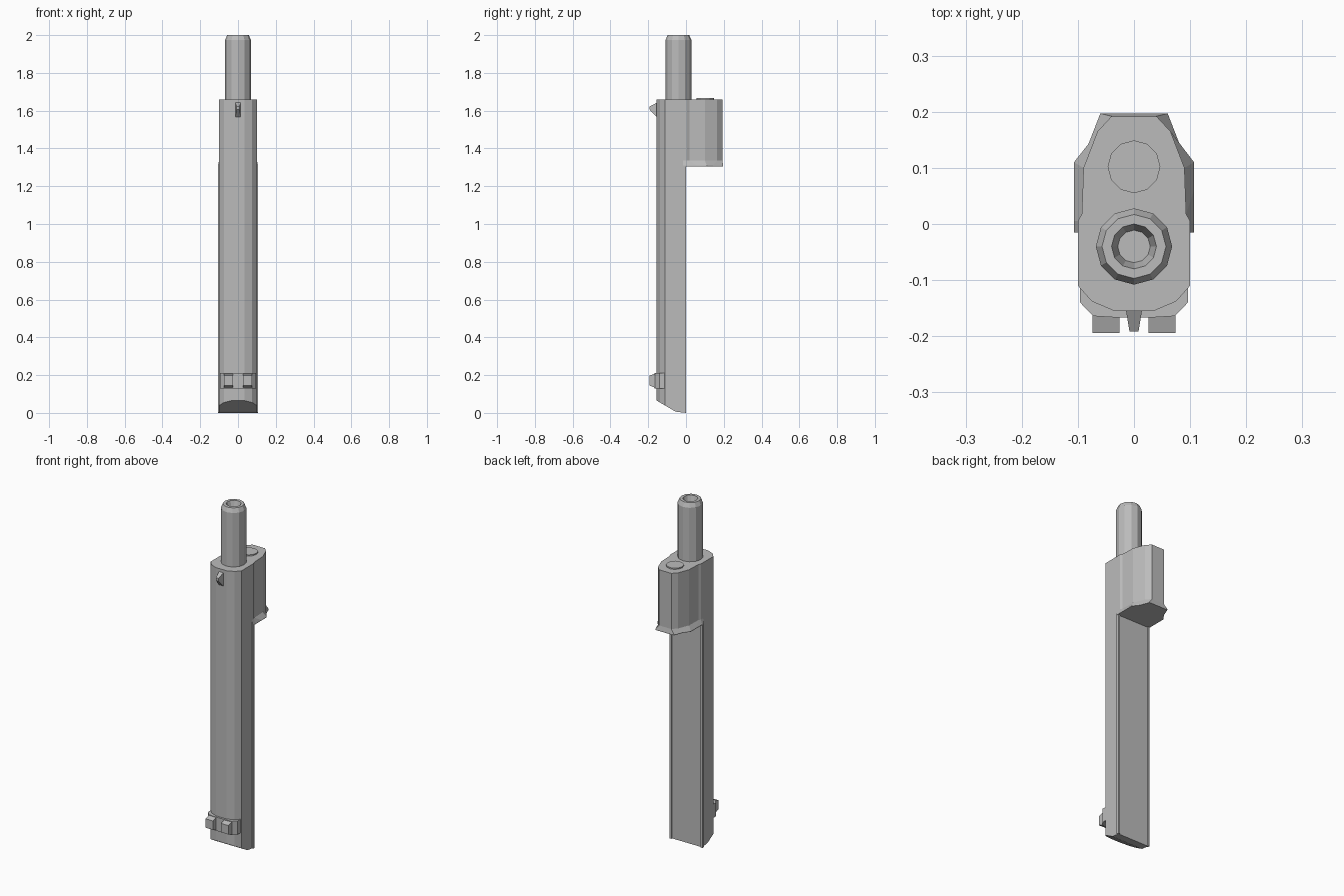
import bpy
import bmesh
import math
from mathutils import Vector

cube = bpy.data.objects.get("Cube")
if cube:
    bpy.data.objects.remove(cube)

metal = bpy.data.materials.new("plain grey metal")
metal.use_nodes = True
GREY = (0.5, 0.5, 0.5, 1)
metal.diffuse_color = GREY
metal.node_tree.nodes["Principled BSDF"].inputs["Base Color"].default_value = GREY


def mirrored(half):
    """Close a right-hand outline by mirroring it across x = 0."""
    return half + [(-x, y) for x, y in reversed(half)]


def ring(radius, y, sides=12):
    return [(radius * math.sin(2 * math.pi * i / sides),
             y + radius * math.cos(2 * math.pi * i / sides)) for i in range(sides)]


def loft(name, layers, cuts=()):
    """Join stacked (z, outline) layers, cap both ends, then trim with planes."""
    bm = bmesh.new()
    loops = [[bm.verts.new((x, y, z)) for x, y in pts] for z, pts in layers]
    for low, high in zip(loops, loops[1:]):
        for i in range(len(low)):
            j = (i + 1) % len(low)
            bm.faces.new((low[i], low[j], high[j], high[i]))
    bm.faces.new(loops[0])
    bm.faces.new(loops[-1])
    for point, normal in cuts:
        geom = bm.verts[:] + bm.edges[:] + bm.faces[:]
        cut = bmesh.ops.bisect_plane(bm, geom=geom, plane_co=point,
                                     plane_no=normal, clear_outer=True)
        edges = [e for e in cut["geom_cut"] if isinstance(e, bmesh.types.BMEdge)]
        bmesh.ops.holes_fill(bm, edges=edges)
    bmesh.ops.recalc_face_normals(bm, faces=bm.faces)
    mesh = bpy.data.meshes.new(name)
    bm.to_mesh(mesh)
    bm.free()
    mesh.materials.append(metal)
    obj = bpy.data.objects.new(name, mesh)
    bpy.context.collection.objects.link(obj)
    return obj


# Slanted foot: steep toe in front, shallow heel behind
foot = [(Vector((0, -0.155, 0.065)), Vector((0, -0.035, -0.06))),
        (Vector((0, -0.1, 0.03)), Vector((0, -0.025, -0.05))),
        (Vector((0, -0.05, 0.006)), Vector((0, -0.006, -0.05)))]

# Long faceted body
front = [(0.035, -0.155), (0.075, -0.138), (0.1, -0.11)]
loft("body", [(0, mirrored(front + [(0.1, -0.006)])),
              (1.66, mirrored(front + [(0.1, -0.006)]))], foot)

# Raised rails along both edges of the back
for side, label in ((1, "left"), (-1, "right")):
    strip = [(side * x, y) for x, y in
             ((0.095, -0.015), (0.106, -0.015), (0.106, 0), (0.095, 0))]
    loft(label + "_back_rail", [(0, strip), (1.31, strip)], foot)

# Rear block at the top, flaring to a lip underneath
head = mirrored([(0.1, -0.015), (0.1, 0.005), (0.093, 0.018), (0.09, 0.1),
                 (0.065, 0.165), (0.04, 0.192)])
lip = mirrored([(0.107, -0.015), (0.107, 0.005), (0.107, 0.06), (0.107, 0.11),
                (0.081, 0.143), (0.06, 0.197)])
loft("rear_block", [(1.305, lip), (1.31, lip), (1.335, head), (1.66, head)])
loft("top_button", [(1.65, ring(0.047, 0.102)), (1.667, ring(0.047, 0.102))])

# Tube with a chamfered rim and a shallow tapered socket
loft("tube", [(z, ring(r, -0.04)) for z, r in
              ((1.65, 0.068), (1.975, 0.068), (2.0, 0.057), (2.0, 0.04), (1.96, 0.029))])

# Band around the lower front
band = mirrored([(0.025, -0.167), (0.073, -0.164), (0.096, -0.14), (0.096, -0.113)])
loft("lower_band", [(0.13, band), (0.21, band)])


def lug(name, x, base, tip, base_y, tip_y):
    """Forward-facing tapered lug; base and tip are (half width, low z, high z)."""
    bm_layers = []
    for half, low, high, y in (base + (base_y,), tip + (tip_y,)):
        bm_layers.append((y, [(x - half, low), (x + half, low),
                              (x + half, high), (x - half, high)]))
    obj = loft(name, bm_layers)
    for v in obj.data.vertices:
        v.co = (v.co.x, v.co.z, v.co.y)
    obj.data.flip_normals()


# Two lugs on the band and one small catch near the top
for side, label in ((1, "left"), (-1, "right")):
    lug(label + "_lug", side * 0.05, (0.024, 0.13, 0.21), (0.024, 0.145, 0.197),
        -0.155, -0.194)
lug("front_catch", 0, (0.015, 1.56, 1.645), (0.008, 1.605, 1.622), -0.15, -0.192)
